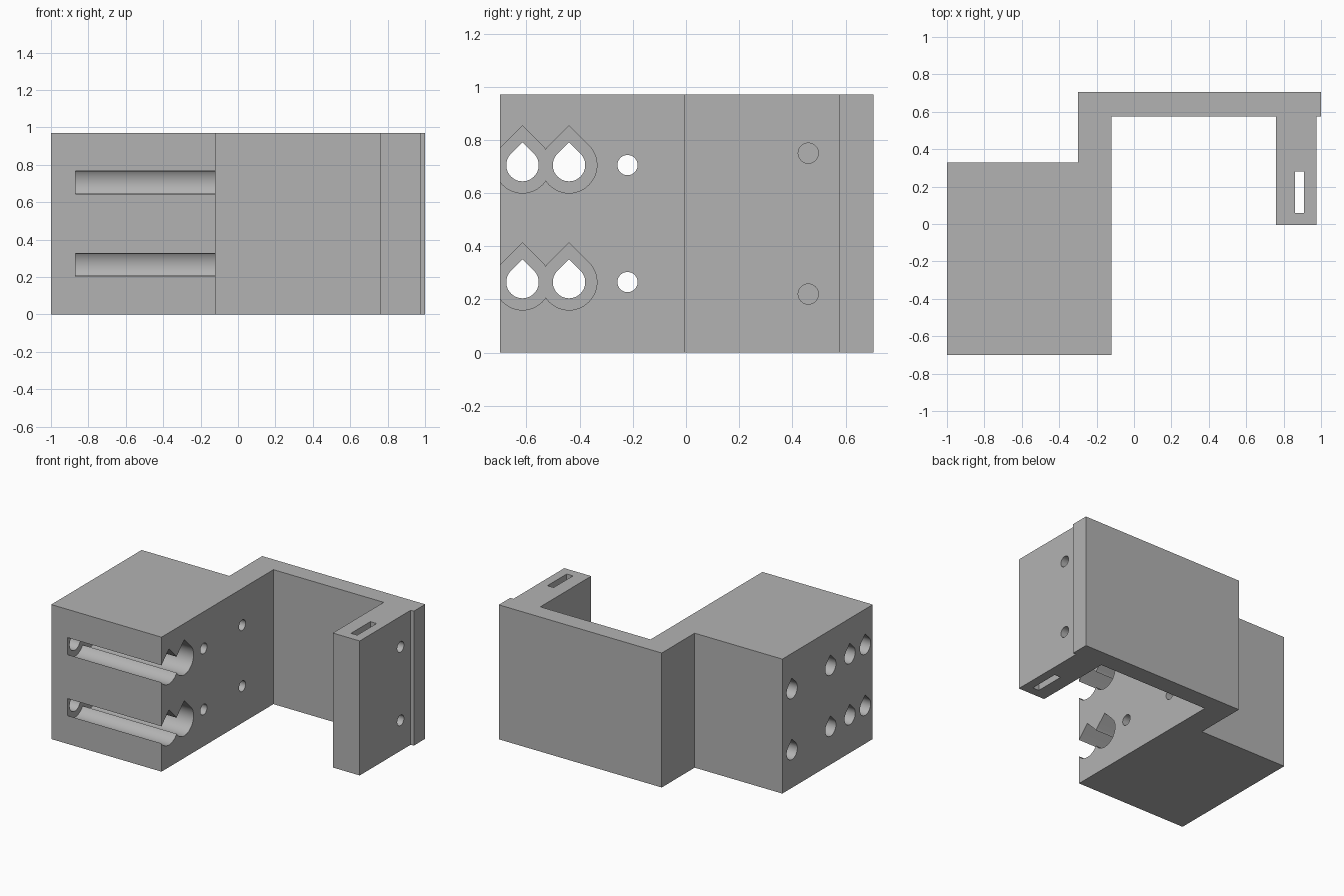
import bpy, bmesh, math
from mathutils import Vector

if "Cube" in bpy.data.objects:
    bpy.data.objects.remove(bpy.data.objects["Cube"], do_unlink=True)

grey = bpy.data.materials.new("plain grey")
grey.use_nodes = True
colour = (0.45, 0.45, 0.45, 1)
grey.diffuse_color = colour
grey.node_tree.nodes["Principled BSDF"].inputs["Base Color"].default_value = colour

HEIGHT = 0.97


def prism(name, points, direction):
    """Extrude a planar outline along a direction into a closed solid."""
    bm = bmesh.new()
    face = bm.faces.new([bm.verts.new(p) for p in points])
    new = bmesh.ops.extrude_face_region(bm, geom=[face])["geom"]
    bmesh.ops.translate(bm, vec=Vector(direction),
                        verts=[v for v in new if isinstance(v, bmesh.types.BMVert)])
    bmesh.ops.recalc_face_normals(bm, faces=bm.faces)
    mesh = bpy.data.meshes.new(name)
    bm.to_mesh(mesh)
    bm.free()
    mesh.materials.append(grey)
    obj = bpy.data.objects.new(name, mesh)
    bpy.context.collection.objects.link(obj)
    return obj


def bore(name, x0, x1, y, z, radius, teardrop=False):
    """Round or teardrop-topped cutter running along x."""
    steps = 48
    pts = []
    for i in range(steps):
        a = 2 * math.pi * i / steps
        if teardrop and math.pi / 4 + 0.01 < a < 3 * math.pi / 4 - 0.01:
            if i == steps // 4:
                pts.append((x0, y, z + radius * math.sqrt(2)))
            continue
        pts.append((x0, y + radius * math.cos(a), z + radius * math.sin(a)))
    return prism(name, pts, (x1 - x0, 0, 0))


# Bracket body: block, back wall and side arm with a small lip
outline = [(-1, -0.7), (-0.12, -0.7), (-0.12, 0.575), (0.76, 0.575),
           (0.76, -0.005), (0.975, -0.005), (0.975, 0.575), (1, 0.575),
           (1, 0.705), (-0.3, 0.705), (-0.3, 0.33), (-1, 0.33)]
bracket = prism("bracket", [(x, y, 0) for x, y in outline], (0, 0, HEIGHT))

cutters = []
for z in (0.265, 0.705):
    # Bearing pockets, open to the front, with rod holes behind
    for y in (-0.615, -0.44):
        cutters.append(bore("bearing_pocket_cutter", -0.87, 0, y, z, 0.105, True))
        cutters.append(bore("rod_hole_cutter", -1.1, -0.8, y, z, 0.061, True))
    # Screw holes with teardrop counterbores from the outer side
    for y in (-0.22, 0.22):
        cutters.append(bore("screw_hole_cutter", -1.1, 0, y, z, 0.038))
        cutters.append(bore("counterbore_cutter", -1.1, -0.5, y, z, 0.061, True))
# Arm screw holes
for z in (0.22, 0.75):
    cutters.append(bore("arm_hole_cutter", 0.7, 1.1, 0.46, z, 0.038))
# Vertical slot through the arm
slot = [(0.86, 0.06, -0.1), (0.91, 0.06, -0.1), (0.91, 0.28, -0.1), (0.86, 0.28, -0.1)]
cutters.append(prism("arm_slot_cutter", slot, (0, 0, HEIGHT + 0.2)))

bpy.ops.object.select_all(action="DESELECT")
bpy.context.view_layer.objects.active = bracket
bracket.select_set(True)
for cutter in cutters:
    cutter.hide_render = True
    mod = bracket.modifiers.new("cut", "BOOLEAN")
    mod.operation = "DIFFERENCE"
    mod.solver = "EXACT"
    mod.object = cutter
    bpy.ops.object.modifier_apply(modifier=mod.name)
for cutter in cutters:
    bpy.data.objects.remove(cutter, do_unlink=True)

bpy.ops.object.shade_smooth_by_angle(angle=math.radians(30))
